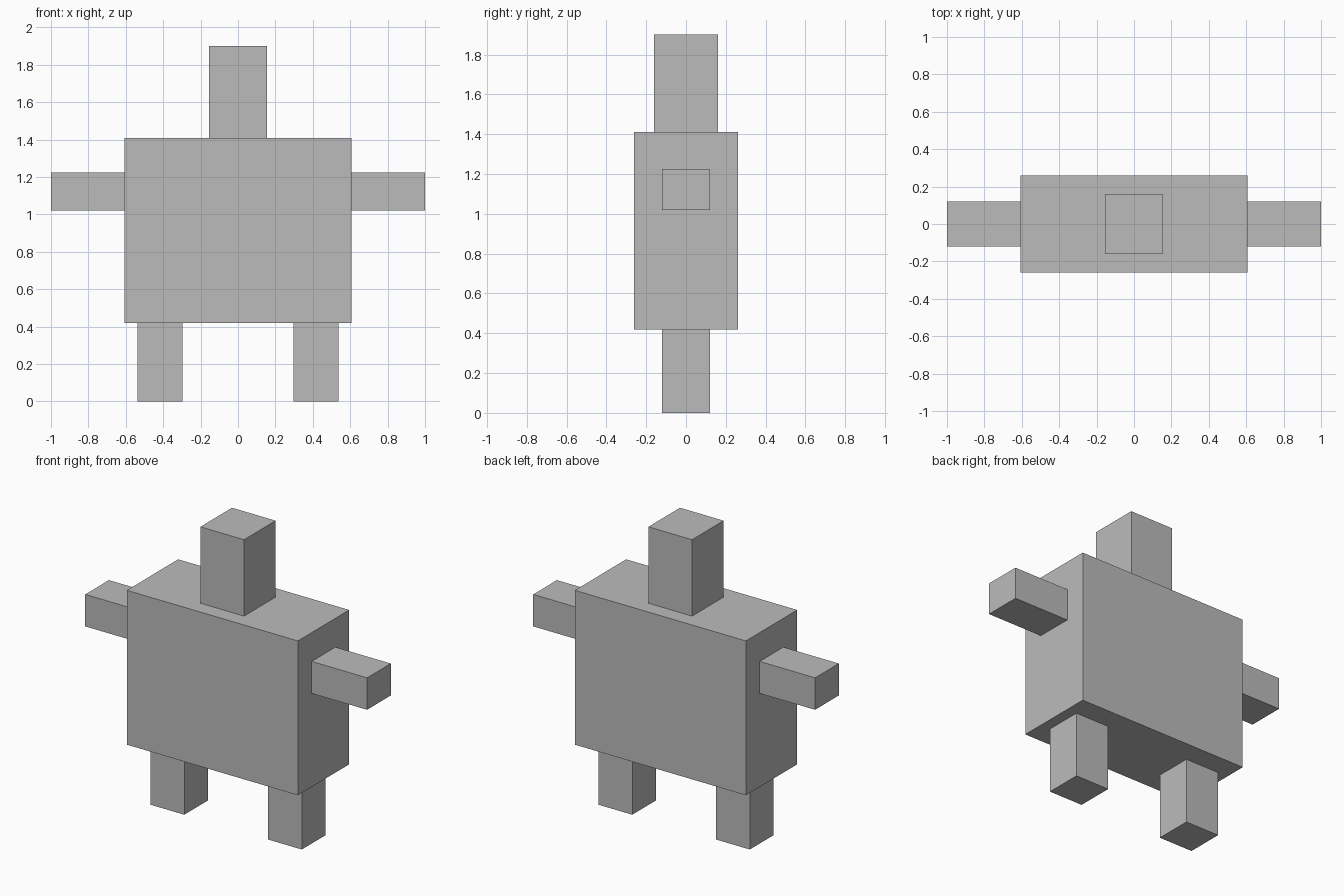
import bpy
import bmesh
from mathutils import Vector

cube = bpy.data.objects.get("Cube")
if cube:
    bpy.data.objects.remove(cube, do_unlink=True)

# Single plain grey
grey = bpy.data.materials.new("plain_grey")
grey.use_nodes = True
colour = (0.5, 0.5, 0.5, 1)
grey.diffuse_color = colour
grey.node_tree.nodes["Principled BSDF"].inputs["Base Color"].default_value = colour


def box(name, low, high):
    """Flat-shaded box between two opposite corners."""
    low, high = Vector(low), Vector(high)
    bm = bmesh.new()
    bmesh.ops.create_cube(bm, size=1)
    bmesh.ops.scale(bm, vec=high - low, verts=bm.verts)
    mesh = bpy.data.meshes.new(name)
    bm.to_mesh(mesh)
    bm.free()
    mesh.materials.append(grey)
    obj = bpy.data.objects.new(name, mesh)
    obj.location = (low + high) / 2
    bpy.context.collection.objects.link(obj)
    return obj


# Body and head
box("body", (-0.607, -0.26, 0.42), (0.607, 0.26, 1.41))
box("head", (-0.155, -0.16, 1.41), (0.155, 0.16, 1.90))

# Arms and legs, one of each per side
for side, sign in (("left", 1), ("right", -1)):
    arm = box(side + "_arm", (0.607, -0.12, 1.02), (1.0, 0.12, 1.225))
    leg = box(side + "_leg", (0.297, -0.12, 0), (0.537, 0.12, 0.42))
    for limb in (arm, leg):
        limb.location.x *= sign
